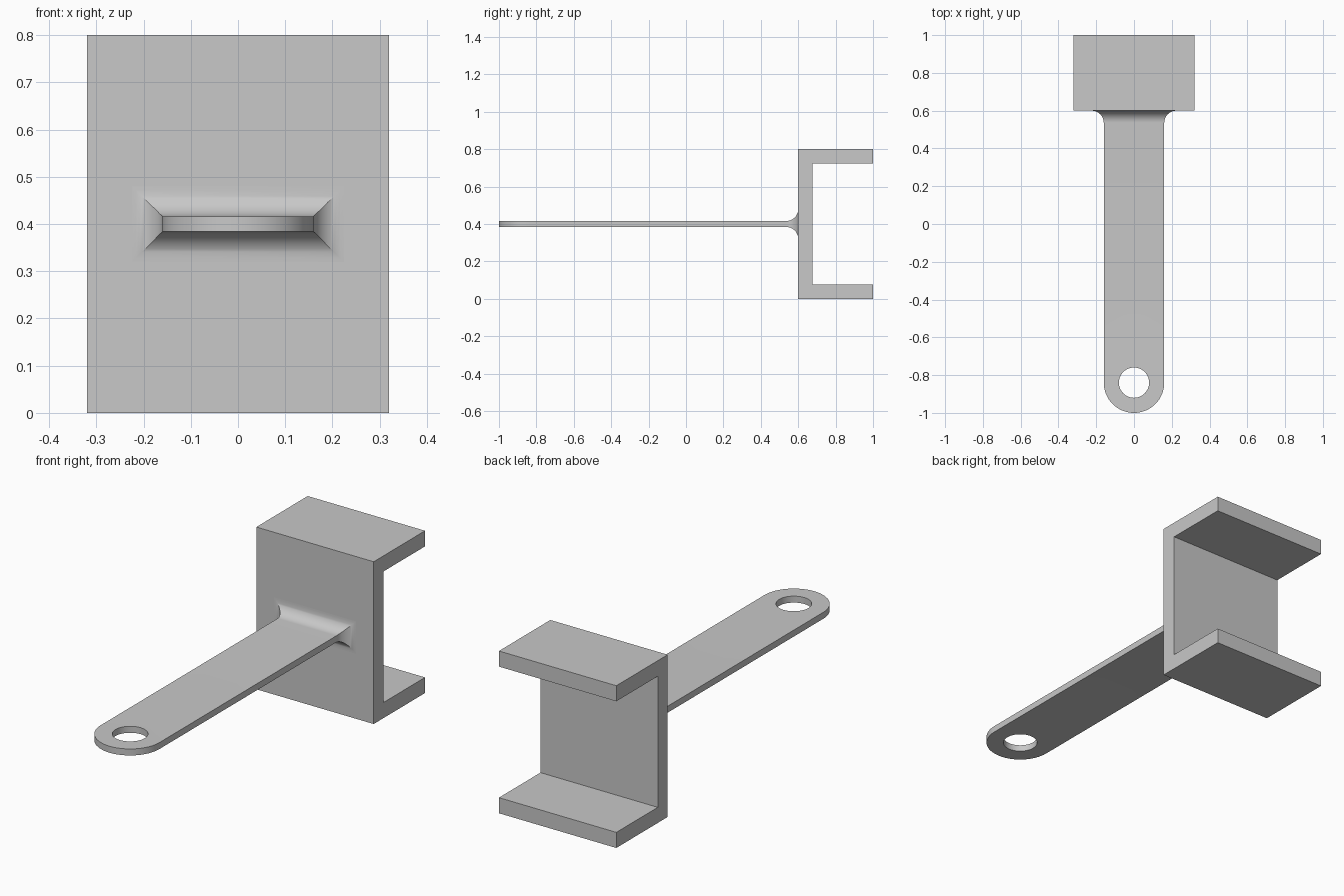
import bpy, bmesh, math

cube = bpy.data.objects.get("Cube")
if cube:
    bpy.data.objects.remove(cube, do_unlink=True)

grey = bpy.data.materials.new("plain_grey")
grey.use_nodes = True
colour = (0.58, 0.58, 0.58, 1)
grey.diffuse_color = colour
grey.node_tree.nodes["Principled BSDF"].inputs["Base Color"].default_value = colour


def finish(bm, name, smooth=False):
    bmesh.ops.remove_doubles(bm, verts=bm.verts, dist=1e-5)
    bmesh.ops.recalc_face_normals(bm, faces=bm.faces)
    mesh = bpy.data.meshes.new(name)
    bm.to_mesh(mesh)
    bm.free()
    mesh.materials.append(grey)
    obj = bpy.data.objects.new(name, mesh)
    bpy.context.collection.objects.link(obj)
    if smooth:
        bpy.ops.object.select_all(action='DESELECT')
        obj.select_set(True)
        bpy.context.view_layer.objects.active = obj
        bpy.ops.object.shade_smooth_by_angle(angle=math.radians(30))
    return obj


def loop(bm, points):
    verts = [bm.verts.new(p) for p in points]
    return [bm.edges.new((v, verts[i - 1])) for i, v in enumerate(verts)]


# C-shaped channel: side profile extruded along x
HALF_W, FRONT, BACK, HEIGHT, WALL = 0.32, 0.6, 1.0, 0.8, 0.077
bm = bmesh.new()
profile = [(FRONT, 0), (BACK, 0), (BACK, WALL), (FRONT + WALL, WALL),
           (FRONT + WALL, HEIGHT - WALL), (BACK, HEIGHT - WALL),
           (BACK, HEIGHT), (FRONT, HEIGHT)]
face = bm.faces.new([bm.verts.new((-HALF_W, y, z)) for y, z in profile])
side = bmesh.ops.extrude_face_region(bm, geom=[face])
bmesh.ops.translate(bm, vec=(2 * HALF_W, 0, 0),
                    verts=[g for g in side["geom"] if isinstance(g, bmesh.types.BMVert)])
finish(bm, "channel_bracket")

# Flat arm: rounded end with a round hole, extruded upwards
ARM, THICK, MID, FILLET, HOLE = 0.16, 0.032, 0.4, 0.064, 0.08
END = FRONT - FILLET
CENTRE = -1 + ARM
LOW = MID - THICK / 2
bm = bmesh.new()
arc = [math.pi * (1 + i / 32) for i in range(33)]
ring = [math.tau * i / 48 for i in range(48)]
edges = loop(bm, [(-ARM, END, LOW)]
             + [(ARM * math.cos(a), CENTRE + ARM * math.sin(a), LOW) for a in arc]
             + [(ARM, END, LOW)])
edges += loop(bm, [(HOLE * math.cos(a), CENTRE + HOLE * math.sin(a), LOW) for a in ring])
bmesh.ops.triangle_fill(bm, edges=edges, use_beauty=True)
top = bmesh.ops.extrude_face_region(bm, geom=bm.faces[:])
bmesh.ops.translate(bm, vec=(0, 0, THICK),
                    verts=[g for g in top["geom"] if isinstance(g, bmesh.types.BMVert)])
# Open the inner end so the fillet continues from it
inner = [f for f in bm.faces if all(v.co.y > END - 1e-4 for v in f.verts)]
bmesh.ops.delete(bm, geom=inner, context='FACES_ONLY')

# Mitred fillet flaring from the arm into the channel wall
STEPS = 14
rings = []
for i in range(STEPS + 1):
    a = math.pi / 2 * i / STEPS
    grow = FILLET * (1 - math.cos(a))
    x, z, y = ARM + grow, THICK / 2 + grow, END + FILLET * math.sin(a)
    rings.append([bm.verts.new((sx * x, y, MID + sz * z))
                  for sx, sz in ((-1, -1), (1, -1), (1, 1), (-1, 1))])
for r, s in zip(rings, rings[1:]):
    for k in range(4):
        bm.faces.new((r[k - 1], r[k], s[k], s[k - 1]))
finish(bm, "arm_with_eyelet", smooth=True)
